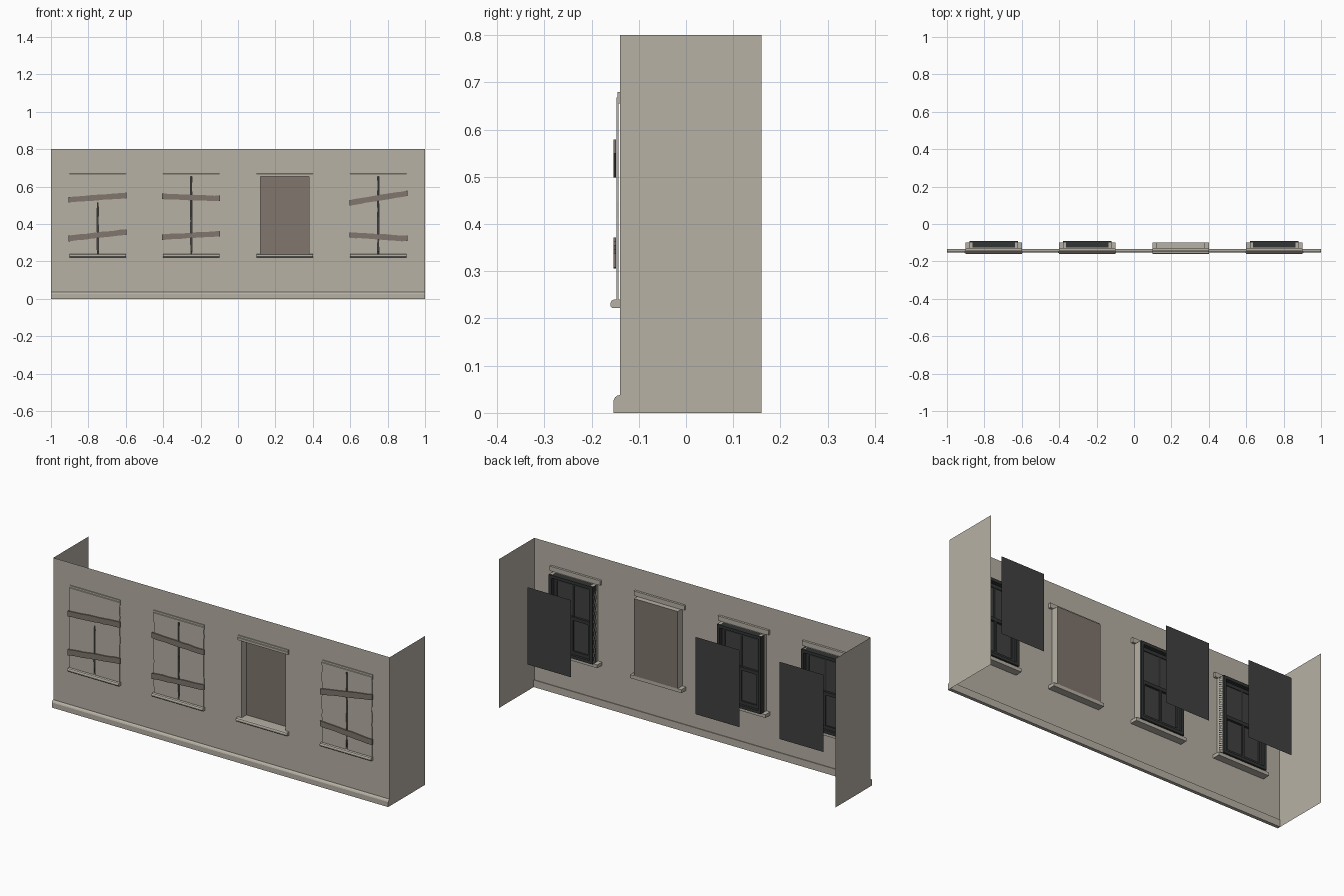
import bpy, bmesh, math, random
from mathutils import Matrix, Vector

if "Cube" in bpy.data.objects:
    bpy.data.objects.remove(bpy.data.objects["Cube"])

random.seed(4)


def material(name, rgb):
    m = bpy.data.materials.new(name)
    lin = [((c / 255 + 0.055) / 1.055) ** 2.4 for c in rgb]
    m.diffuse_color = (*lin, 1)
    m.use_nodes = True
    m.node_tree.nodes["Principled BSDF"].inputs["Base Color"].default_value = m.diffuse_color
    return m


PLASTER = material("pale_plaster", (183, 177, 165))
WOOD = material("weathered_wood", (128, 118, 109))
FRAME = material("dark_frame", (50, 51, 51))
BLACKOUT = material("blackout_grey", (65, 65, 65))


def finish(name, bm, mat):
    mesh = bpy.data.meshes.new(name)
    bm.to_mesh(mesh)
    bm.free()
    mesh.materials.append(mat)
    ob = bpy.data.objects.new(name, mesh)
    bpy.context.collection.objects.link(ob)
    return ob


def add_box(bm, x0, x1, y0, y1, z0, z1):
    size = Matrix.Diagonal((x1 - x0, y1 - y0, z1 - z0, 1))
    mid = Matrix.Translation(((x0 + x1) / 2, (y0 + y1) / 2, (z0 + z1) / 2))
    bmesh.ops.create_cube(bm, size=1, matrix=mid @ size)


def quad(bm, pts):
    bm.faces.new([bm.verts.new(p) for p in pts])


def panel(name, x0, x1, y, z0, z1, mat):
    bm = bmesh.new()
    quad(bm, [(x0, y, z0), (x1, y, z0), (x1, y, z1), (x0, y, z1)])
    return finish(name, bm, mat)


def extrude_outline(name, outline, vec, mat):
    """Solid made by sweeping a flat outline along vec."""
    bm = bmesh.new()
    face = bm.faces.new([bm.verts.new(p) for p in outline])
    new = bmesh.ops.extrude_face_region(bm, geom=[face], use_keep_orig=True)
    bmesh.ops.translate(bm, vec=vec, verts=[g for g in new["geom"] if isinstance(g, bmesh.types.BMVert)])
    bmesh.ops.recalc_face_normals(bm, faces=bm.faces)
    return finish(name, bm, mat)


def moulding(name, x0, x1, profile, mat=PLASTER):
    return extrude_outline(name, [(x0, y, z) for y, z in profile], (x1 - x0, 0, 0), mat)


CENTRES = [-0.75, -0.25, 0.25, 0.75]
HALF, Z0, Z1 = 0.13, 0.24, 0.655
WALL_Y, BACK_Y = -0.14, -0.10

# Front wall sheet with four openings
bm = bmesh.new()
xs = [-1] + [c + s * HALF for c in CENTRES for s in (-1, 1)] + [1]
zs = [0, Z0, Z1, 0.8]
for i in range(len(xs) - 1):
    for k in range(3):
        if not (i % 2 == 1 and k == 1):
            quad(bm, [(xs[i], WALL_Y, zs[k]), (xs[i + 1], WALL_Y, zs[k]),
                      (xs[i + 1], WALL_Y, zs[k + 1]), (xs[i], WALL_Y, zs[k + 1])])
bmesh.ops.remove_doubles(bm, verts=bm.verts, dist=1e-5)
bmesh.ops.dissolve_limit(bm, angle_limit=0.01, verts=bm.verts, edges=bm.edges)
finish("front_wall", bm, PLASTER)

# Side walls
for side, x in (("left", -1), ("right", 1)):
    bm = bmesh.new()
    pts = [(x, WALL_Y, 0), (x, 0.16, 0), (x, 0.16, 0.8), (x, WALL_Y, 0.8)]
    quad(bm, pts if x > 0 else pts[::-1])
    finish(side + "_wall", bm, PLASTER)

# Skirting along the foot of the wall
moulding("skirting", -1, 1, [(-0.135, 0), (-0.153, 0), (-0.153, 0.027), (-0.150, 0.033),
                             (-0.145, 0.037), (-0.135, 0.038)])


def jagged(z0, z1, n=12, amount=0.0015):
    """Heights along an edge, each with a small sideways splinter."""
    return [(z0 + (z1 - z0) * i / n, random.uniform(-amount, amount)) for i in range(n + 1)]


def shutter_sheets(c, gap_top):
    """Two sheets with splintered edges, parted by a crack below gap_top."""
    for s, side in ((-1, "left"), (1, "right")):
        outer = [(c + s * (0.149 + j), -0.143, z) for z, j in jagged(Z0, Z1)]
        inner = [(c + s * ((0.0035 + j) if z < gap_top else 0.0), -0.143, z) for z, j in jagged(Z0, Z1)]
        extrude_outline(side + "_shutter_sheet", outer + inner[::-1], (0, -0.004, 0), PLASTER)


def board(c, za, zb):
    """Tilted rough board nailed across the sheets."""
    n, half, low, high = 10, 0.155, [], []
    for i in range(n + 1):
        t = i / n
        x, z = c - half + 2 * half * t, za + (zb - za) * t
        low.append((x, -0.148, z - 0.015 + random.uniform(-0.0015, 0.0015)))
        high.append((x, -0.148, z + 0.015 + random.uniform(-0.0015, 0.0015)))
    extrude_outline("cross_board", low + high[::-1], (0, -0.006, 0), WOOD)


def ring(bm, x0, x1, z0, z1, w, y0, y1):
    add_box(bm, x0, x0 + w, y0, y1, z0, z1)
    add_box(bm, x1 - w, x1, y0, y1, z0, z1)
    add_box(bm, x0 + w, x1 - w, y0, y1, z0, z0 + w)
    add_box(bm, x0 + w, x1 - w, y0, y1, z1 - w, z1)


def sash_window(c):
    """Dark frame, two sashes with centre bars, and glass."""
    bm = bmesh.new()
    x0, x1 = c - HALF, c + HALF
    ring(bm, x0, x1, Z0, Z1, 0.016, -0.125, -0.09)
    mid = (Z0 + Z1) / 2
    for z0, z1, y in ((Z0 + 0.016, mid + 0.009, -0.103), (mid - 0.009, Z1 - 0.016, -0.111)):
        ring(bm, x0 + 0.016, x1 - 0.016, z0, z1, 0.018, y - 0.008, y)
        add_box(bm, c - 0.006, c + 0.006, y - 0.007, y - 0.001, z0 + 0.018, z1 - 0.018)
    finish("sash_frame", bm, FRAME)
    panel("window_glass", x0 + 0.016, x1 - 0.016, -0.115, Z0 + 0.016, Z1 - 0.016, BLACKOUT)
    panel("blackout_panel", x0, x1, 0.09, Z0, Z1, BLACKOUT)


# Trim shared by every opening
for c in CENTRES:
    # Reveal lining the opening
    bm = bmesh.new()
    corners = [(c - HALF, Z0), (c + HALF, Z0), (c + HALF, Z1), (c - HALF, Z1)]
    for (xa, za), (xb, zb) in zip(corners, corners[1:] + corners[:1]):
        quad(bm, [(xa, WALL_Y, za), (xb, WALL_Y, zb), (xb, BACK_Y, zb), (xa, BACK_Y, za)])
    finish("window_reveal", bm, PLASTER)
    # Rounded sill and shallow lintel
    moulding("window_sill", c - 0.152, c + 0.152,
             [(BACK_Y, 0.222), (-0.156, 0.222), (-0.16, 0.226), (-0.16, 0.233),
              (-0.157, 0.238), (-0.152, 0.24), (BACK_Y, 0.24)])
    moulding("window_lintel", c - 0.15, c + 0.15,
             [(-0.128, 0.655), (-0.147, 0.655), (-0.147, 0.668), (-0.145, 0.67),
              (-0.145, 0.68), (-0.128, 0.68)])

# Boarded windows: centre, top of crack, end heights of both boards
for c, gap_top, upper, lower in ((-0.75, 0.5, (0.53, 0.553), (0.322, 0.358)),
                                 (-0.25, 0.7, (0.547, 0.536), (0.33, 0.348)),
                                 (0.75, 0.7, (0.513, 0.564), (0.342, 0.322))):
    sash_window(c)
    shutter_sheets(c, gap_top)
    board(c, *upper)
    board(c, *lower)

# Blind opening closed by a flat brown panel
panel("blind_panel", 0.25 - HALF, 0.25 + HALF, BACK_Y, Z0, Z1, WOOD)
